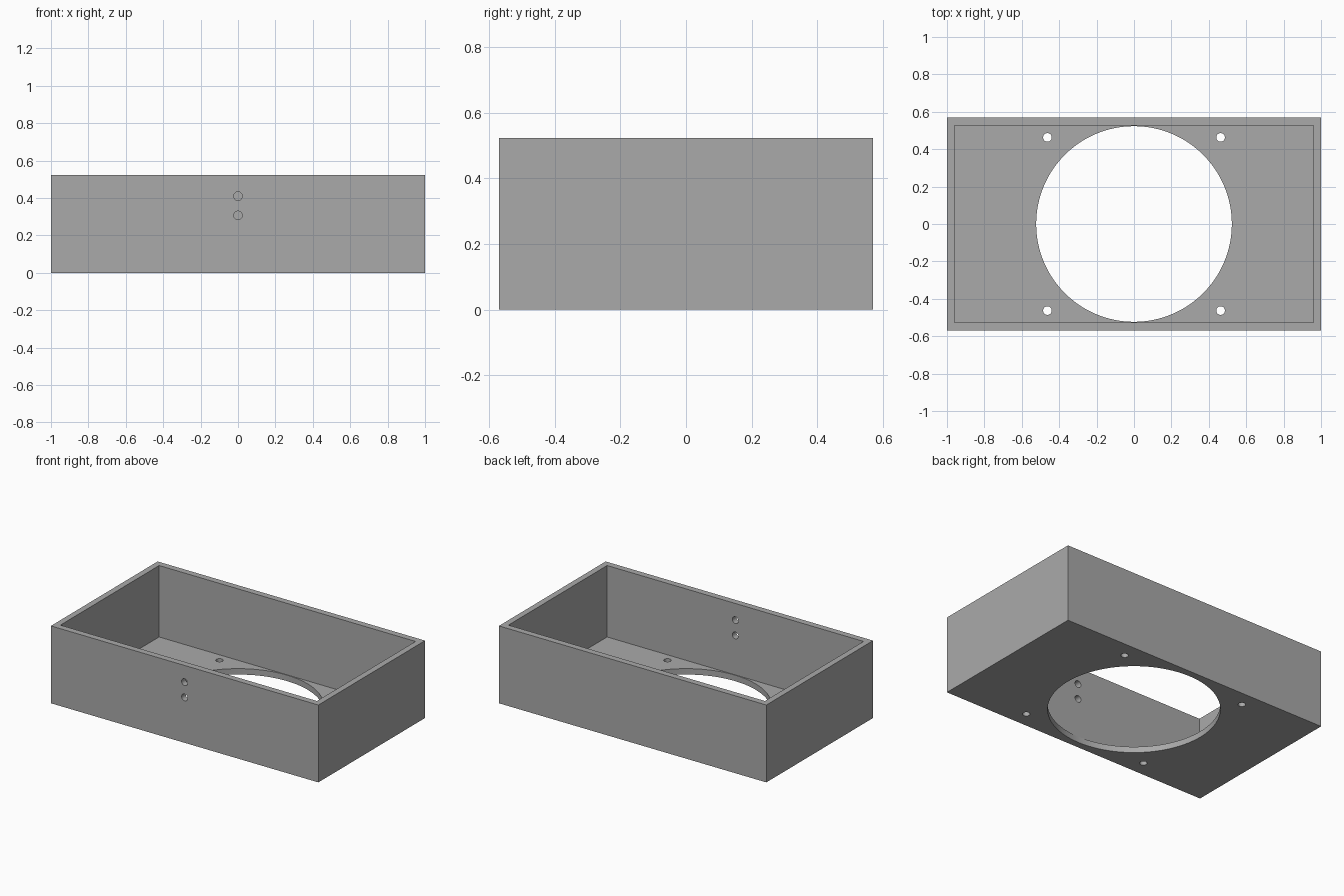
import bpy
import math

if "Cube" in bpy.data.objects:
    bpy.data.objects.remove(bpy.data.objects["Cube"])

L, W, H = 2.0, 1.14, 0.523      # outer size
WALL, FLOOR = 0.041, 0.04       # wall and floor thickness

grey = bpy.data.materials.new("plain grey")
grey.diffuse_color = (0.4, 0.4, 0.4, 1)
grey.use_nodes = True
grey.node_tree.nodes["Principled BSDF"].inputs["Base Color"].default_value = grey.diffuse_color


def box(name, size, z0):
    bpy.ops.mesh.primitive_cube_add(size=1, location=(0, 0, z0 + size[2] / 2))
    ob = bpy.context.object
    ob.name = name
    ob.scale = size
    bpy.ops.object.transform_apply(location=True, scale=True)
    return ob


def drill(name, radius, depth, loc, rot=(0, 0, 0), sides=32):
    bpy.ops.mesh.primitive_cylinder_add(vertices=sides, radius=radius, depth=depth,
                                        location=loc, rotation=rot)
    ob = bpy.context.object
    ob.name = name
    return ob


# Open-topped enclosure
case = box("enclosure", (L, W, H), 0)
case.data.materials.append(grey)

# Cavity, large round floor opening
cutters = [box("cavity_cutter", (L - 2 * WALL, W - 2 * 0.043, H), FLOOR),
           drill("opening_cutter", 0.523, 0.2, (0, 0, 0), sides=128)]

# Four screw holes around the opening
for sx in (-1, 1):
    for sy in (-1, 1):
        cutters.append(drill("screw_hole_cutter", 0.023, 0.2, (sx * 0.463, sy * 0.463, 0)))

# Two cable holes through the front wall
for z in (0.307, 0.41):
    cutters.append(drill("cable_hole_cutter", 0.023, 0.2, (0, -W / 2, z), (math.pi / 2, 0, 0)))

for c in cutters:
    mod = case.modifiers.new(c.name, 'BOOLEAN')
    mod.operation = 'DIFFERENCE'
    mod.solver = 'EXACT'
    mod.object = c
    bpy.context.view_layer.objects.active = case
    bpy.ops.object.modifier_apply(modifier=mod.name)
    bpy.data.objects.remove(c)

# Smooth hole walls, crisp edges
bpy.ops.object.select_all(action='DESELECT')
case.select_set(True)
bpy.context.view_layer.objects.active = case
bpy.ops.object.shade_smooth_by_angle(angle=math.radians(30))
